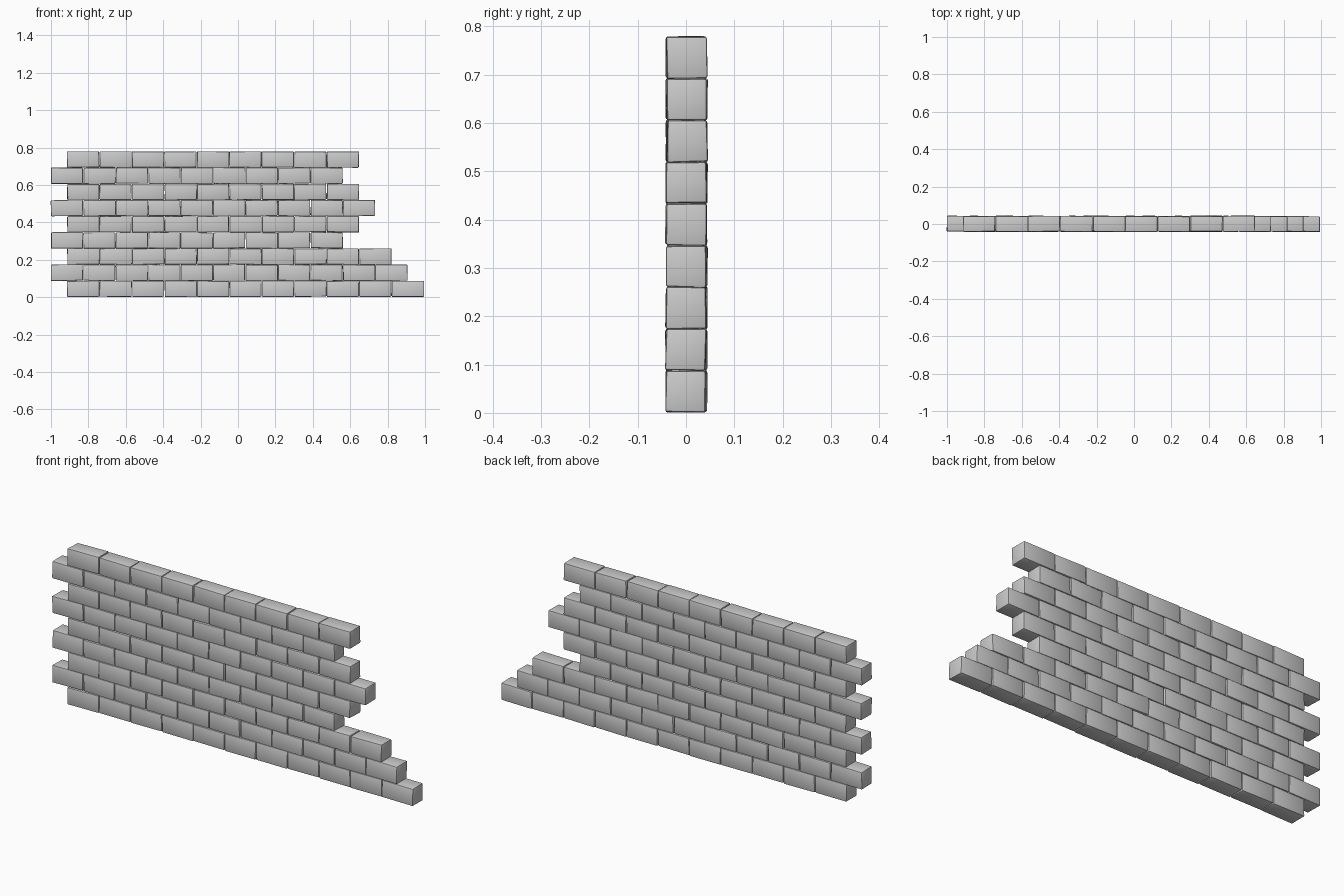
import bpy, bmesh, random
from mathutils import Vector, Euler

if "Cube" in bpy.data.objects:
    bpy.data.objects.remove(bpy.data.objects["Cube"])

random.seed(7)
PITCH_X, PITCH_Z = 0.1735, 0.0864
SIZE = Vector((0.171, 0.0825, 0.0855))

# bricks in each course from the bottom up; odd courses shift half a brick left
COUNTS = [11, 11, 10, 9, 9, 10, 9, 9, 9]


def add_brick(bm, center):
    """One hand-cut brick: slightly skewed corners and worn edges."""
    turn = Euler((random.uniform(-.015, .015), random.uniform(-.01, .01),
                  random.uniform(-.012, .012))).to_matrix()
    part = bmesh.new()
    bmesh.ops.create_cube(part, size=1)
    for v in part.verts:
        wear = Vector([random.uniform(-.0013, .0013) for _ in range(3)])
        v.co = turn @ (v.co * SIZE + wear)
    bmesh.ops.bevel(part, geom=part.edges[:], offset=0.0045, segments=2,
                    profile=0.5, affect='EDGES')
    part.verts.index_update()
    made = [bm.verts.new(v.co + center) for v in part.verts]
    for f in part.faces:
        bm.faces.new([made[v.index] for v in f.verts])
    part.free()


# courses of the wall
for row, count in enumerate(COUNTS):
    bm = bmesh.new()
    left = -0.9995 if row % 2 else -0.913
    z = 0.0445 + row * PITCH_Z
    for i in range(count):
        x = left + PITCH_X * i + SIZE.x / 2
        add_brick(bm, Vector((x + random.uniform(-.001, .001),
                              0.001 + random.uniform(-.0015, .0015), z)))
    mesh = bpy.data.meshes.new(f"brick_course_{row + 1}")
    bm.to_mesh(mesh)
    bm.free()
    obj = bpy.data.objects.new(f"brick_course_{row + 1}", mesh)
    bpy.context.collection.objects.link(obj)
    bpy.context.view_layer.objects.active = obj
    obj.select_set(True)

# worn edges shade softly
bpy.ops.object.shade_smooth_by_angle(angle=0.6)
